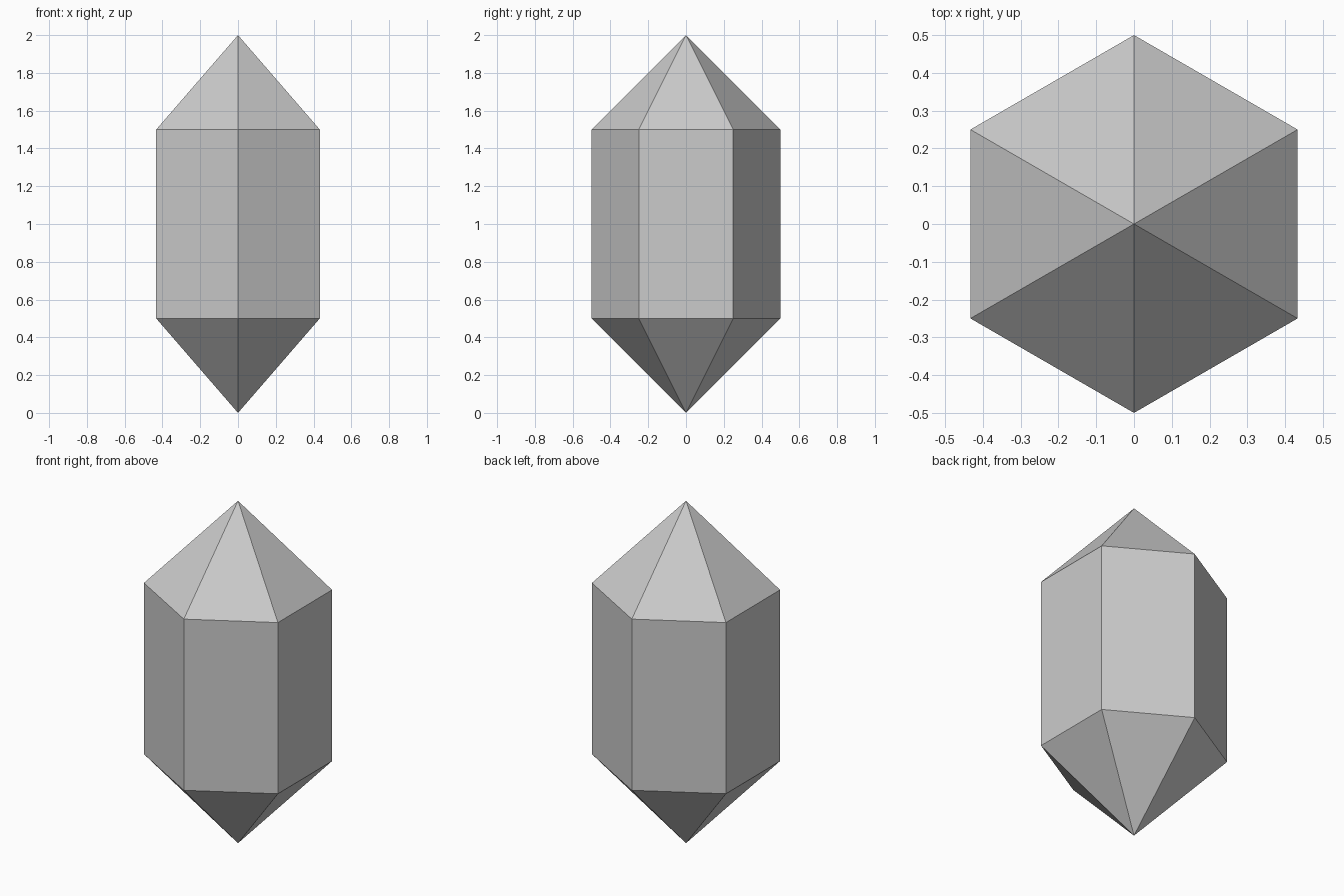
import bpy, bmesh
from math import cos, sin, pi

if "Cube" in bpy.data.objects:
    bpy.data.objects.remove(bpy.data.objects["Cube"])

SIDES = 6
RADIUS = 0.5

bm = bmesh.new()


def ring(z):
    """Hexagon of vertices with corners on the y axis."""
    angles = [pi / 2 + 2 * pi * i / SIDES for i in range(SIDES)]
    return [bm.verts.new((RADIUS * cos(a), RADIUS * sin(a), z)) for a in angles]


# Points and shoulders of the crystal
bottom_tip = bm.verts.new((0, 0, 0))
lower = ring(0.5)
upper = ring(1.5)
top_tip = bm.verts.new((0, 0, 2))

# Lower point, prism side and upper point for each side
for i in range(SIDES):
    j = (i + 1) % SIDES
    bm.faces.new((bottom_tip, lower[j], lower[i]))
    bm.faces.new((lower[i], lower[j], upper[j], upper[i]))
    bm.faces.new((upper[i], upper[j], top_tip))

bmesh.ops.recalc_face_normals(bm, faces=bm.faces)
mesh = bpy.data.meshes.new("crystal")
bm.to_mesh(mesh)
bm.free()
crystal = bpy.data.objects.new("crystal", mesh)
bpy.context.collection.objects.link(crystal)
